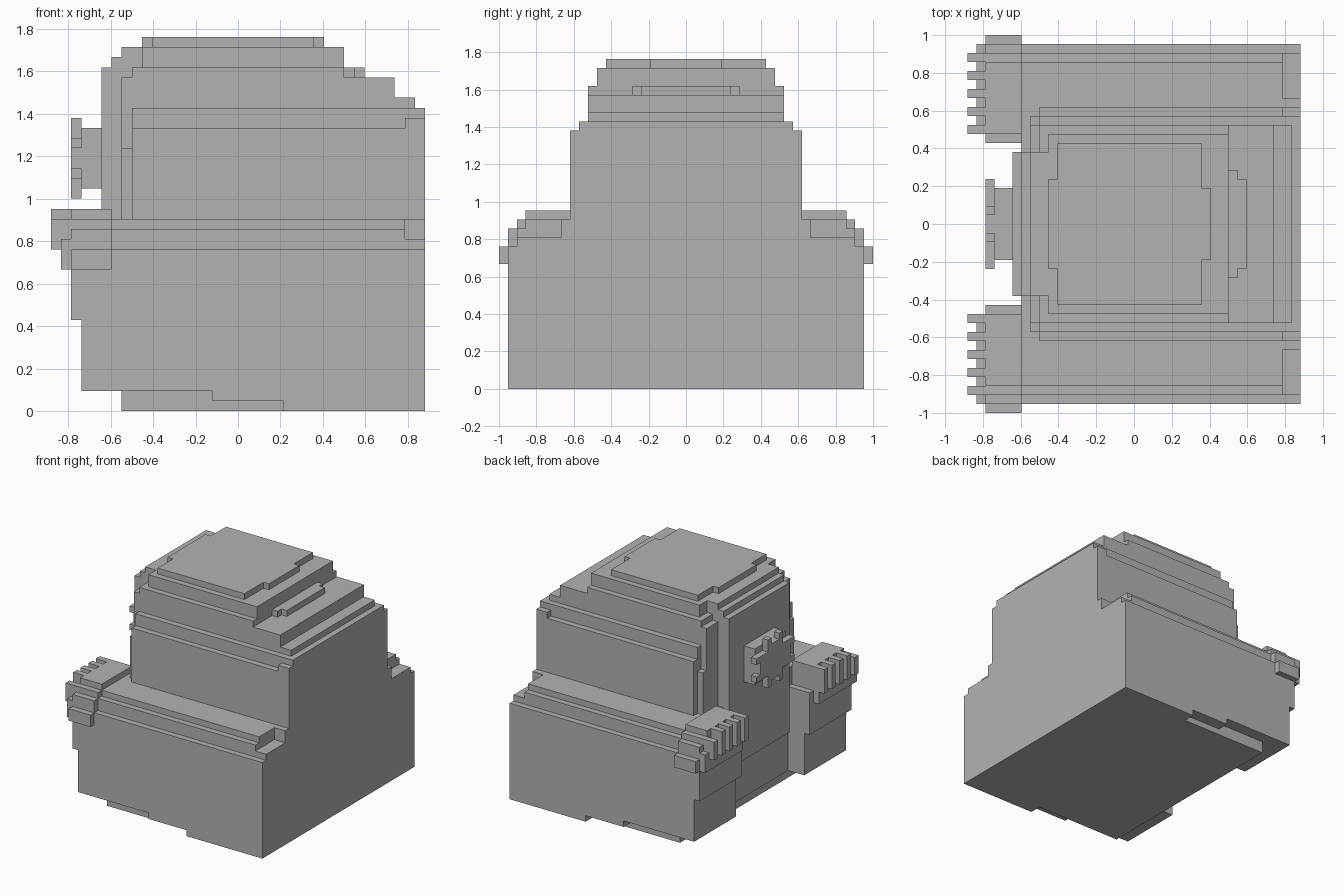
import bpy, bmesh

cube = bpy.data.objects.get("Cube")
if cube:
    bpy.data.objects.remove(cube, do_unlink=True)

# One matte grey for the whole model
STONE = bpy.data.materials.new("plain_grey")
STONE.use_nodes = True
GREY = (0.45, 0.45, 0.45, 1)
STONE.diffuse_color = GREY
STONE.node_tree.nodes["Principled BSDF"].inputs["Base Color"].default_value = GREY

UNIT = 2 / 42      # size of one block
MID = 37 / 2       # middle of the model along x, in blocks


def add_box(bm, x, y, z):
    """Add one box from block ranges along x, y and z."""
    made = bmesh.ops.create_cube(bm, size=1)
    for v in made["verts"]:
        for axis, (low, high) in enumerate((x, y, z)):
            v.co[axis] = (high if v.co[axis] > 0 else low) * UNIT
        v.co.x -= MID * UNIT


def part(name, boxes):
    """Build a named part; a zero inner y makes one box across the middle,
    any other inner y makes a mirrored pair."""
    bm = bmesh.new()
    for x, (inner, outer), z in boxes:
        if inner == 0:
            add_box(bm, x, (-outer, outer), z)
        else:
            add_box(bm, x, (inner, outer), z)
            add_box(bm, x, (-outer, -inner), z)
    mesh = bpy.data.meshes.new(name)
    bm.to_mesh(mesh)
    bm.free()
    mesh.materials.append(STONE)
    obj = bpy.data.objects.new(name, mesh)
    bpy.context.collection.objects.link(obj)
    return obj


# Lower block, undercut along the lower side edges
part("base", [
    ((7, 37), (0, 18), (0, 2)),
    ((16, 37), (0, 20), (1, 2)),
    ((23, 37), (0, 20), (0, 2)),
    ((6, 37), (0, 20), (2, 16)),
])
part("base_shoulder", [
    ((6, 35), (0, 19), (16, 18)),
    ((6, 35), (0, 18), (18, 19)),
    ((35, 37), (0, 19), (16, 17)),
    ((35, 37), (0, 14), (17, 19)),
])

# Legs either side of the central recess
part("legs", [
    ((3, 7), (9, 20), (2, 9)),
    ((2, 7), (9, 20), (9, 16)),
])

# Stepped hands with knuckles and separate fingers
part("hands", [
    ((2, 6), (10, 20), (14, 18)),
    ((2, 6), (10, 19), (18, 19)),
    ((2, 6), (10, 18), (19, 20)),
    ((2, 6), (20, 21), (14, 16)),
    ((1, 2), (10, 20), (14, 17)),
])
part("fingers", [((0, 2), (y, y + 1), (16, 19 if y == 18 else 20))
                 for y in range(10, 19, 2)])

# Upper body with stepped side edges
part("torso", [
    ((8, 35), (0, 13), (19, 28)),
    ((35, 37), (0, 13), (19, 29)),
    ((8, 37), (0, 12), (28, 30)),
    ((7, 8), (0, 12), (19, 26)),
    ((7, 8), (0, 11), (26, 33)),
])
part("face_panel", [
    ((5, 8), (0, 8), (9, 34)),
    ((6, 9), (0, 8), (34, 35)),
    ((7, 9), (0, 8), (35, 36)),
])

# Terraced top, falling away towards the back end
part("roof_steps", [
    ((8, 36), (0, 11), (30, 31)),
    ((8, 34), (0, 11), (31, 33)),
    ((8, 29), (0, 11), (33, 34)),
    ((29, 30), (0, 6), (33, 34)),
    ((30, 31), (0, 5), (33, 34)),
    ((9, 29), (0, 10), (34, 36)),
])
part("roof_cap", [
    ((10, 26), (0, 9), (36, 37)),
    ((9, 27), (0, 4), (36, 37)),
    ((9, 10), (0, 5), (36, 37)),
])

# Toothed wheel on the face panel
part("wheel_core", [
    ((2, 5), (0, 4), (23, 27)),
    ((2, 5), (0, 2), (22, 28)),
    ((3, 5), (0, 4), (22, 28)),
])
part("wheel_teeth", [((2, 3), (1, 2), z) for z in ((21, 22), (28, 29))]
     + [((2, 3), (4, 5), z) for z in ((23, 24), (26, 27))])
